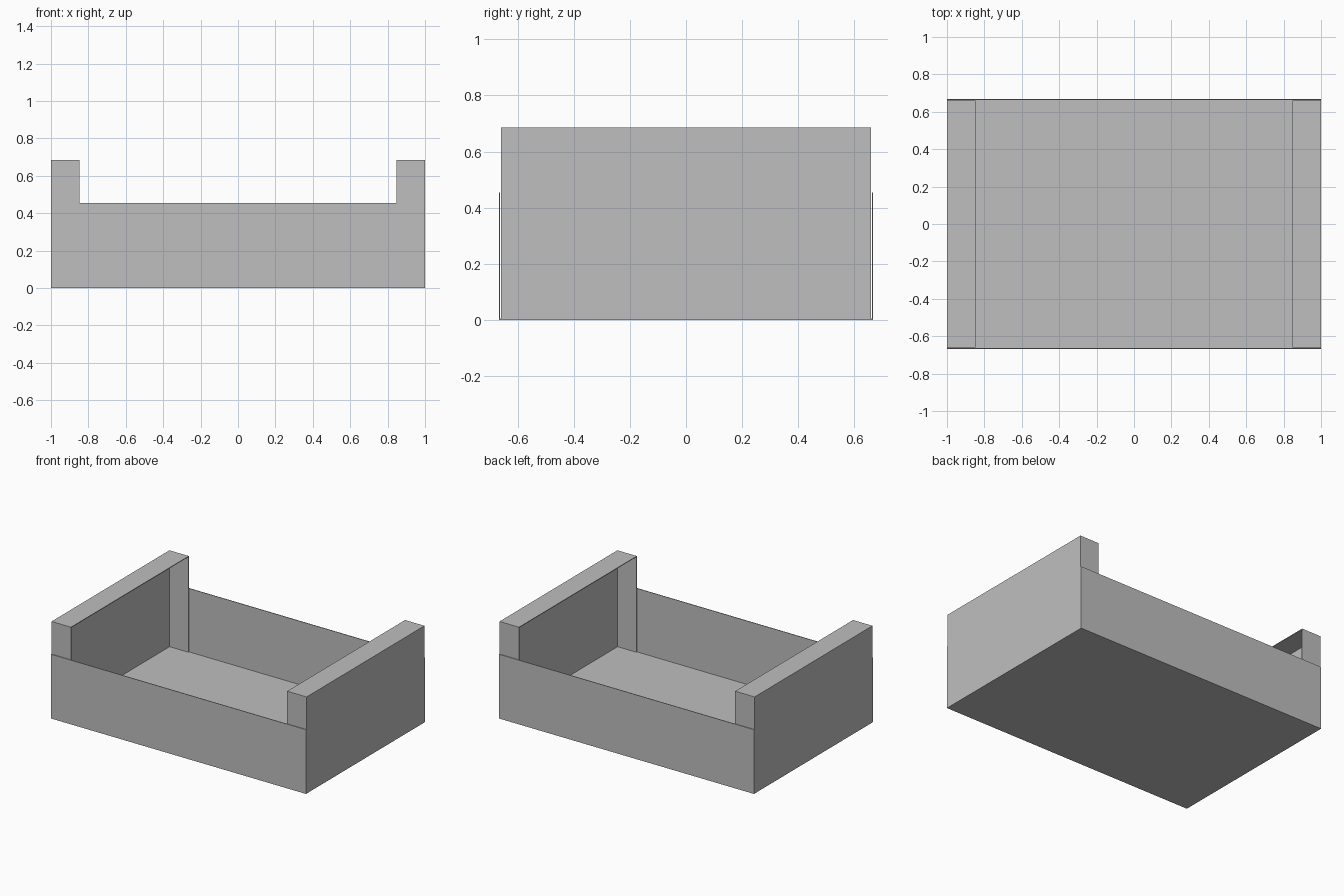
import bpy

# Remove the default cube
cube = bpy.data.objects.get("Cube")
if cube:
    bpy.data.objects.remove(cube, do_unlink=True)

# Plain grey sheet
grey = bpy.data.materials.new("light_grey")
grey.use_nodes = True
COLOUR = (0.52, 0.52, 0.52, 1)
grey.diffuse_color = COLOUR
grey.node_tree.nodes["Principled BSDF"].inputs["Base Color"].default_value = COLOUR


def panel(name, low, high):
    """Thin box spanning two opposite corners."""
    bpy.ops.mesh.primitive_cube_add(size=1)
    obj = bpy.context.object
    obj.name = obj.data.name = name
    for v in obj.data.vertices:
        v.co = [b if c > 0 else a for c, a, b in zip(v.co, low, high)]
    obj.data.materials.append(grey)
    return obj


T = 0.005          # sheet thickness
LENGTH = 1.0       # half length
DEPTH = 0.667      # half depth over the long walls
INNER = 0.66       # half depth of the folded ends
WALL_H = 0.455
END_H = 0.685
FLAP = 0.152       # width of the folded end

# Floor
panel("floor", (-LENGTH, -DEPTH, 0), (LENGTH, DEPTH, T))

# Low long walls
for name, s in (("front", -1), ("back", 1)):
    ys = sorted((s * DEPTH, s * (DEPTH - T)))
    panel(name + "_wall", (-LENGTH, ys[0], T), (LENGTH, ys[1], WALL_H))

# Tall ends, each folded over at the top and at both corners
for side, s in (("right", -1), ("left", 1)):
    outer = sorted((s * LENGTH, s * (LENGTH - T)))
    fold = sorted((s * (LENGTH - T), s * (LENGTH - FLAP)))
    lid = sorted((s * LENGTH, s * (LENGTH - FLAP)))
    panel(side + "_end_wall", (outer[0], -INNER, T), (outer[1], INNER, END_H - T))
    panel(side + "_top_ledge", (lid[0], -INNER, END_H - T), (lid[1], INNER, END_H))
    for name, t in (("front", -1), ("back", 1)):
        ys = sorted((t * INNER, t * (INNER - T)))
        panel(f"{side}_{name}_corner_flap", (fold[0], ys[0], T), (fold[1], ys[1], END_H - T))
